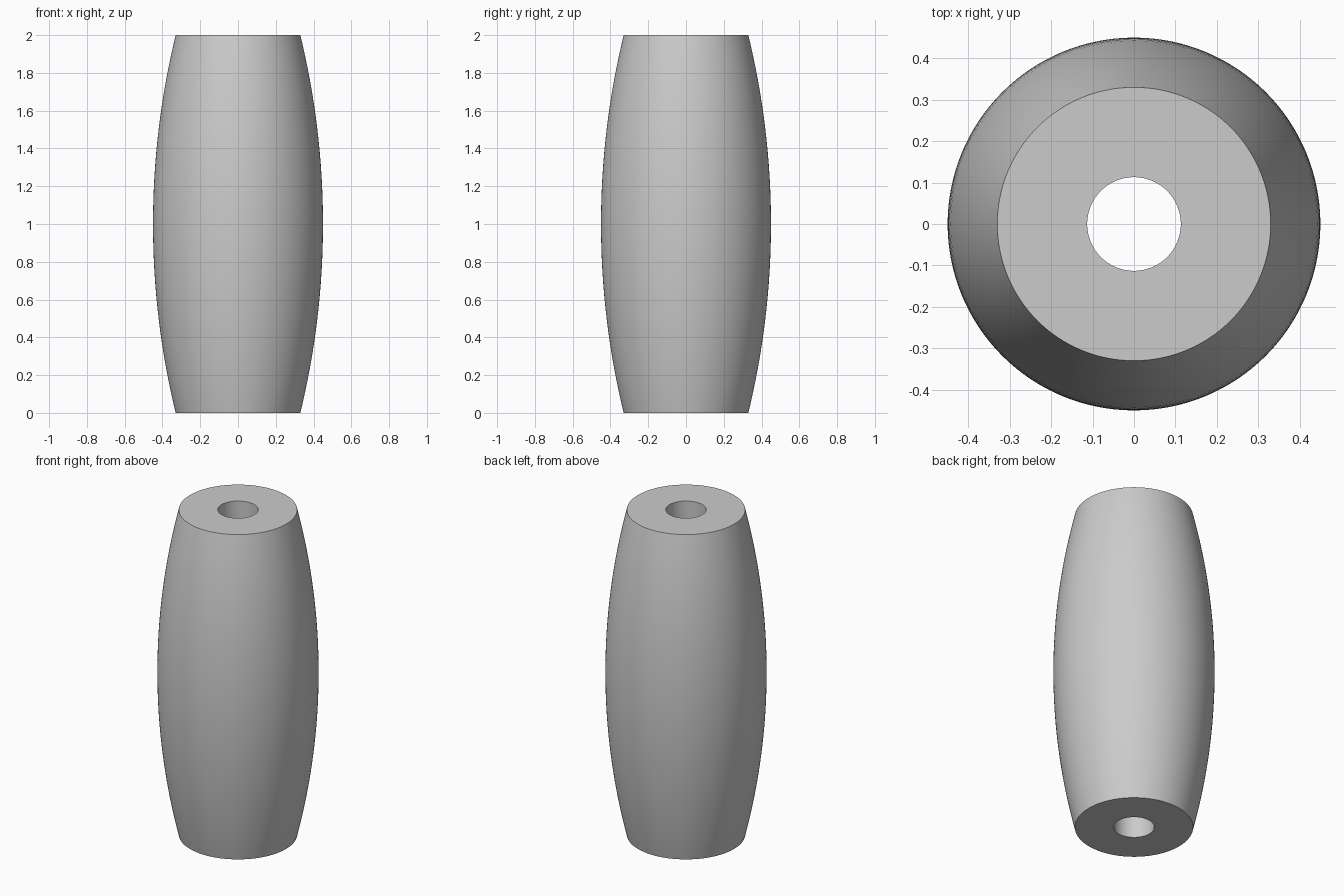
import bpy, bmesh, math

cube = bpy.data.objects.get("Cube")
if cube:
    bpy.data.objects.remove(cube, do_unlink=True)

HEIGHT, END_R, MID_R, HOLE_R = 2.0, 0.33, 0.45, 0.113
SEGMENTS, RINGS = 128, 32

# Plain grey material
grey = bpy.data.materials.new("light_grey")
grey.use_nodes = True
colour = (0.6, 0.6, 0.6, 1)
grey.diffuse_color = colour
grey.node_tree.nodes["Principled BSDF"].inputs["Base Color"].default_value = colour

# Barrel profile: a circular arc outside, a straight bore inside
half = HEIGHT / 2
bulge = MID_R - END_R
arc_r = (half ** 2 + bulge ** 2) / (2 * bulge)
sweep = math.asin(half / arc_r)
profile = []
for i in range(RINGS + 1):
    a = sweep * (2 * i / RINGS - 1)
    profile.append((MID_R - arc_r * (1 - math.cos(a)), half + arc_r * math.sin(a)))
profile += [(HOLE_R, HEIGHT), (HOLE_R, 0)]

# Revolve the closed profile around z
bm = bmesh.new()
verts = [bm.verts.new((r, 0, z)) for r, z in profile]
edges = [bm.edges.new((v, verts[(i + 1) % len(verts)])) for i, v in enumerate(verts)]
bmesh.ops.spin(bm, geom=verts + edges, axis=(0, 0, 1), cent=(0, 0, 0),
               angle=math.tau, steps=SEGMENTS, use_merge=True)
bmesh.ops.remove_doubles(bm, verts=bm.verts, dist=1e-4)
bmesh.ops.recalc_face_normals(bm, faces=bm.faces)
mesh = bpy.data.meshes.new("barrel_bead")
bm.to_mesh(mesh)
bm.free()
mesh.materials.append(grey)

bead = bpy.data.objects.new("barrel_bead", mesh)
bpy.context.collection.objects.link(bead)
bpy.ops.object.select_all(action="DESELECT")
bead.select_set(True)
bpy.context.view_layer.objects.active = bead
bpy.ops.object.shade_smooth_by_angle(angle=math.radians(30))
